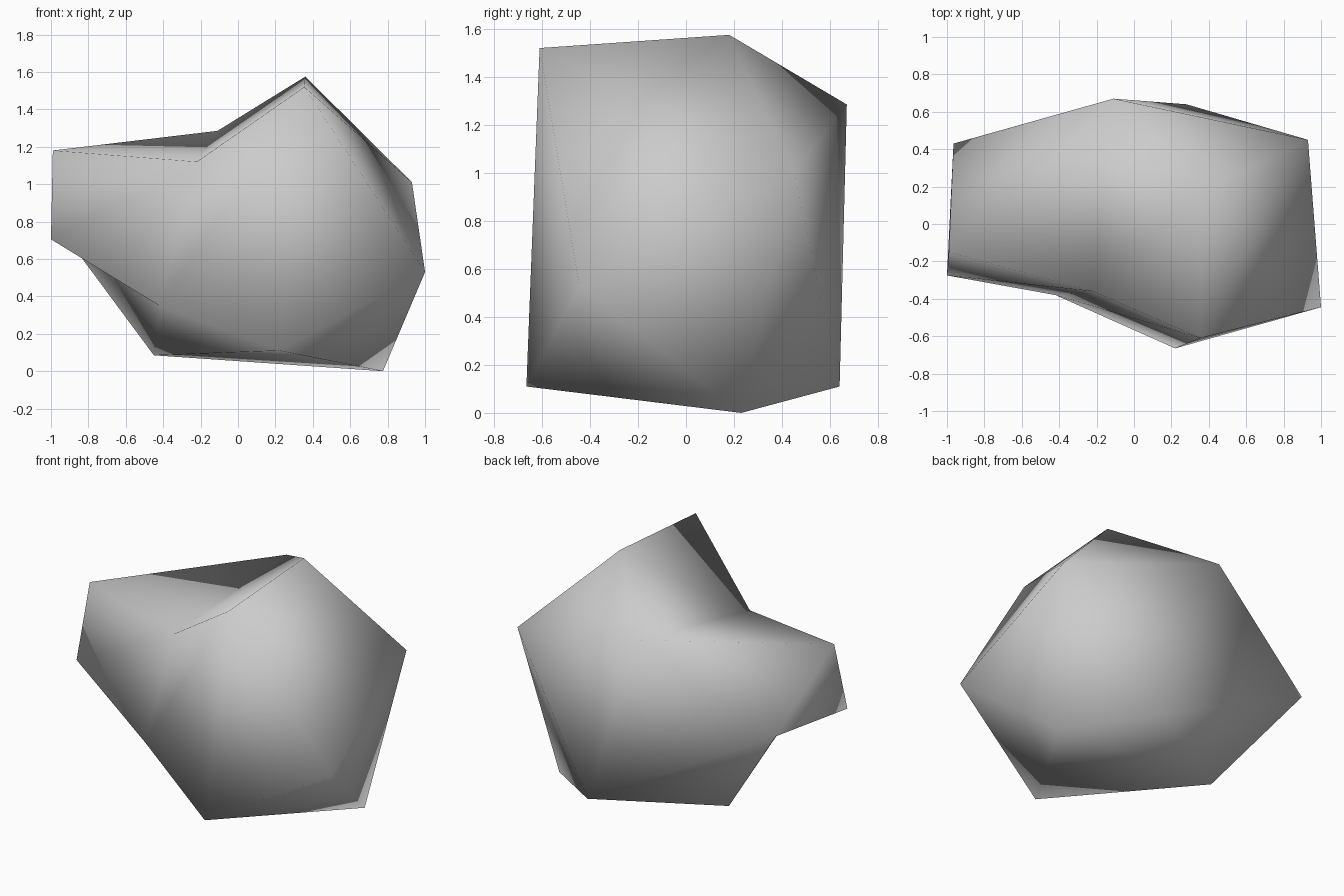
import bpy
import bmesh

cube = bpy.data.objects.get("Cube")
if cube:
    bpy.data.objects.remove(cube, do_unlink=True)

# Stone colour
stone = bpy.data.materials.new("stone_grey")
stone.use_nodes = True
grey = (0.6, 0.6, 0.6, 1)
stone.diffuse_color = grey
stone.node_tree.nodes["Principled BSDF"].inputs["Base Color"].default_value = grey

# Corners of the boulder, named by where they sit
corners = {
    "right_top": (-0.99, -0.15, 1.18),
    "notch": (-0.22, -0.36, 1.12),
    "peak_front": (0.355, -0.61, 1.52),
    "peak_back": (0.36, 0.18, 1.575),
    "back_top": (-0.11, 0.67, 1.285),
    "left_back": (0.93, 0.45, 1.01),
    "left_front": (1.0, -0.445, 0.53),
    "foot": (0.775, 0.23, 0.0),
    "back_low": (0.28, 0.64, 0.11),
    "front_low": (0.22, -0.665, 0.11),
    "right_low": (-0.45, 0.19, 0.085),
    "front_step": (-0.42, -0.38, 0.35),
    "right_front": (-1.0, -0.275, 0.705),
    "right_back": (-0.965, 0.43, 0.78),
}

# Facets, grouped by side
facets = [
    # top
    "right_top notch back_top", "notch peak_back back_top",
    "notch peak_front peak_back", "peak_back back_top left_back",
    # left side
    "peak_front peak_back left_back", "peak_front left_back left_front",
    "left_front left_back foot", "left_back foot back_low",
    # front
    "peak_front left_front front_low", "peak_front front_low front_step",
    "notch peak_front front_step", "notch front_step right_front",
    "right_top notch right_front", "left_front foot front_low",
    # right side
    "right_front front_step right_back", "front_step right_low right_back",
    "right_top right_front right_back", "front_step front_low right_low",
    # back
    "back_top left_back back_low", "back_top back_low right_back",
    "back_low right_back right_low", "right_top back_top right_back",
    # underside
    "foot back_low right_low", "foot front_low right_low",
]

bm = bmesh.new()
verts = {name: bm.verts.new(co) for name, co in corners.items()}
for facet in facets:
    face = bm.faces.new([verts[name] for name in facet.split()])
    face.smooth = True
bmesh.ops.recalc_face_normals(bm, faces=bm.faces)

mesh = bpy.data.meshes.new("boulder")
bm.to_mesh(mesh)
bm.free()
mesh.materials.append(stone)
boulder = bpy.data.objects.new("boulder", mesh)
bpy.context.collection.objects.link(boulder)
